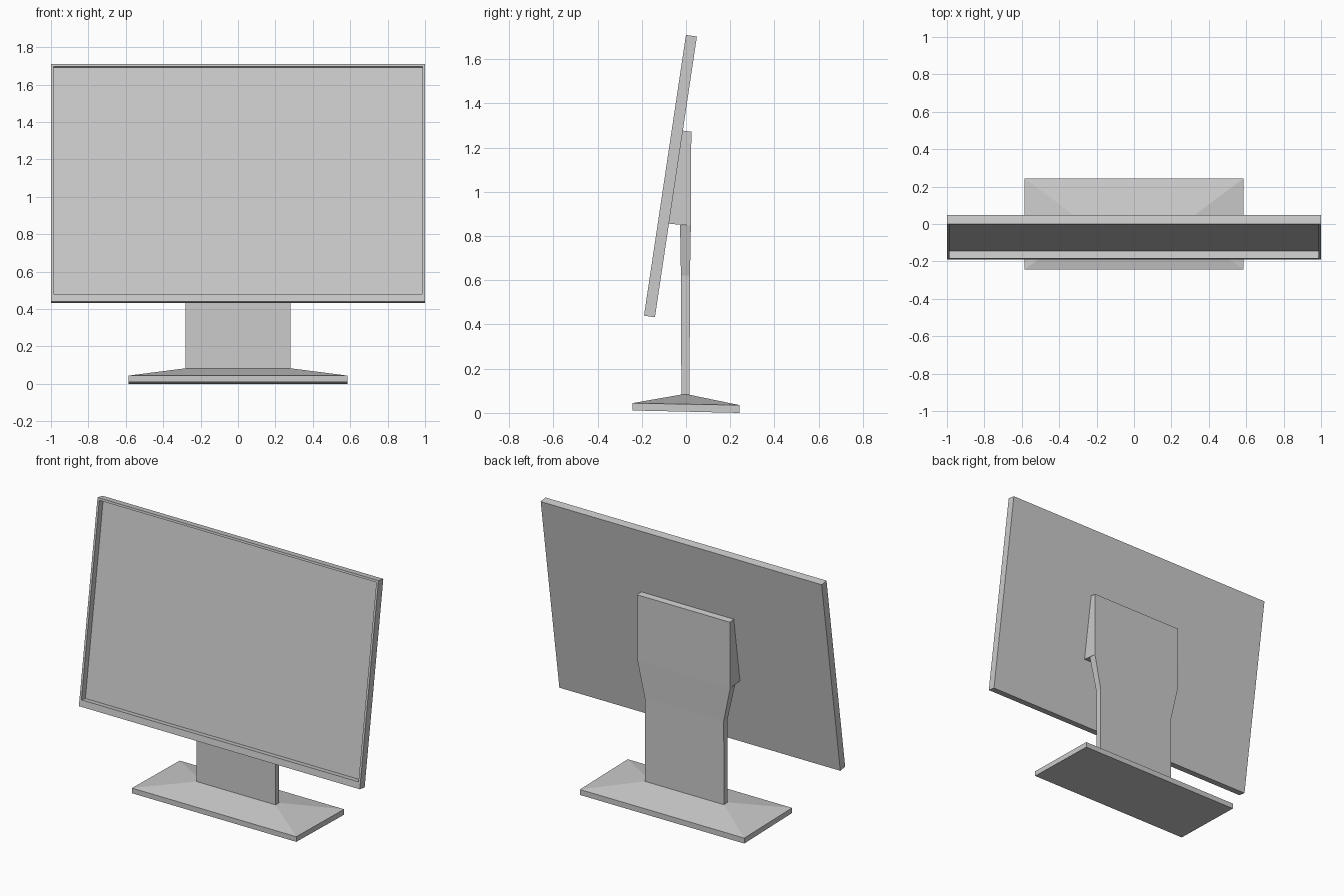
import bpy, bmesh
from math import radians

if "Cube" in bpy.data.objects:
    bpy.data.objects.remove(bpy.data.objects["Cube"])


def loft(name, rings, cap_end=True):
    """Skin rectangular rings, each (half_width, front (y, z), back (y, z))."""
    bm = bmesh.new()
    loops = []
    for w, (y0, z0), (y1, z1) in rings:
        pts = [(-w, y0, z0), (w, y0, z0), (w, y1, z1), (-w, y1, z1)]
        loops.append([bm.verts.new(p) for p in pts])
    for a, b in zip(loops, loops[1:]):
        for i in range(4):
            j = (i + 1) % 4
            bm.faces.new((a[i], a[j], b[j], b[i]))
    bm.faces.new(loops[0])
    if cap_end:
        bm.faces.new(loops[-1])
    bmesh.ops.recalc_face_normals(bm, faces=bm.faces)
    mesh = bpy.data.meshes.new(name)
    bm.to_mesh(mesh)
    bm.free()
    ob = bpy.data.objects.new(name, mesh)
    bpy.context.collection.objects.link(ob)
    return ob


# Display panel with a recessed screen, leaning back about its lower front edge
H, T, RECESS = 1.284, 0.05, 0.041
SIDE, LOW, TOP = 0.986, 0.042, H - 0.014
panel = loft("display_panel", [
    (1.0, (T, 0), (T, H)),
    (1.0, (0, 0), (0, H)),
    (SIDE, (0, LOW), (0, TOP)),
    (SIDE, (RECESS, LOW), (RECESS, TOP)),
])
panel.location = (0, -0.19, 0.44)
panel.rotation_euler.x = radians(-8.5)

# Stand: sloped foot rising into the neck, which flares towards the mount
loft("stand_foot_and_neck", [
    (0.585, (-0.243, 0.011), (0.243, 0.0)),
    (0.585, (-0.243, 0.044), (0.243, 0.035)),
    (0.281, (-0.021, 0.083), (0.016, 0.082)),
    (0.281, (-0.023, 0.622), (0.018, 0.621)),
    (0.33, (-0.027, 0.849), (0.022, 0.847)),
], cap_end=False)

# Wedge mount between neck and panel back
loft("wedge_mount", [
    (0.33, (-0.078, 0.856), (0.022, 0.847)),
    (0.33, (-0.015, 1.277), (0.024, 1.272)),
])
